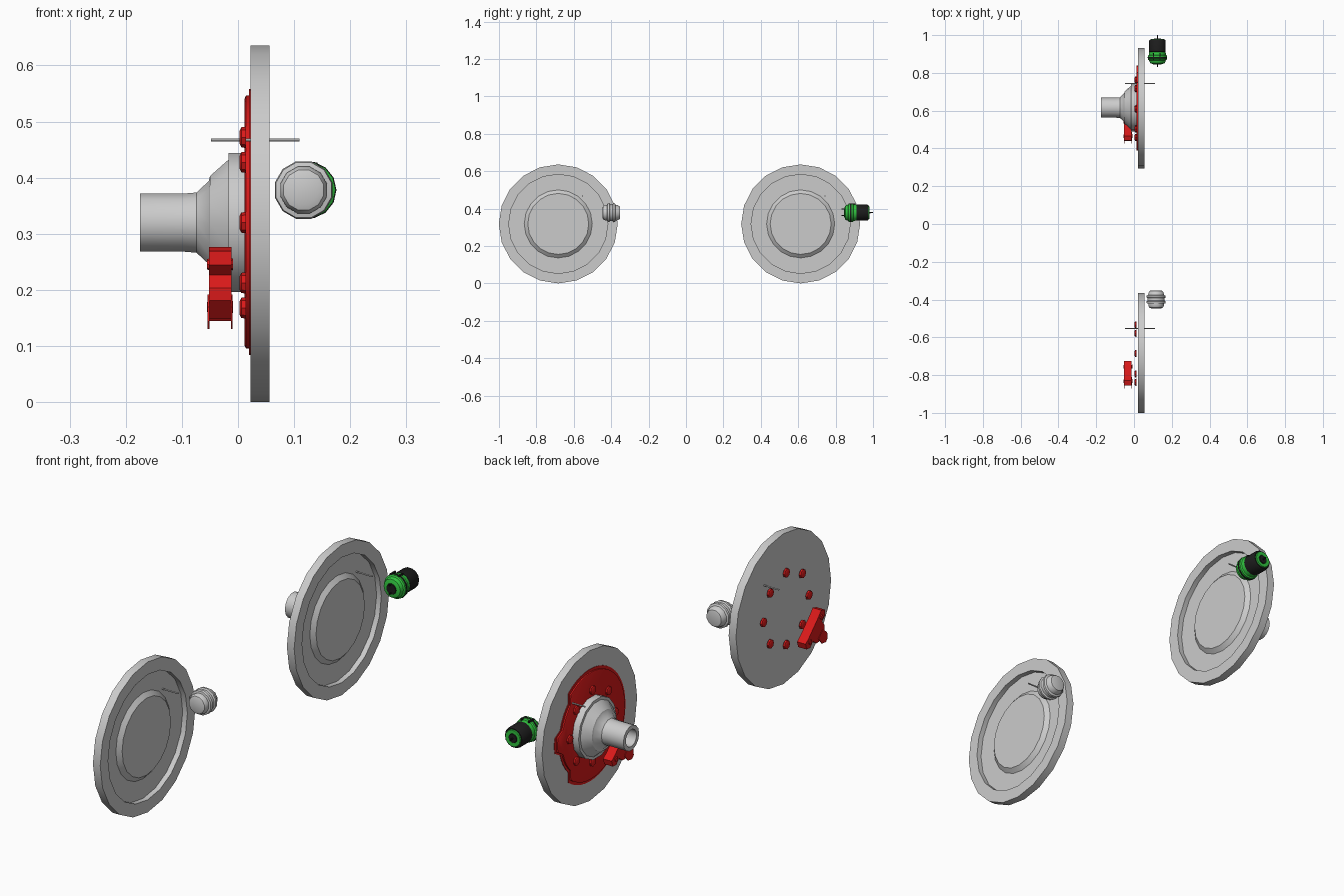
import bpy, bmesh, math
from math import radians, cos, sin, pi
from mathutils import Vector

if "Cube" in bpy.data.objects:
    bpy.data.objects.remove(bpy.data.objects["Cube"])


def material(name, rgb):
    m = bpy.data.materials.new(name)
    m.diffuse_color = (*rgb, 1)
    m.use_nodes = True
    m.node_tree.nodes["Principled BSDF"].inputs["Base Color"].default_value = m.diffuse_color
    return m


RED = material("red", (0.7, 0.01, 0.01))
GREEN = material("green", (0.03, 0.55, 0.05))
BLACK = material("black", (0.012, 0.012, 0.012))


def finish(bm, name, mat=None, angle=35):
    bmesh.ops.remove_doubles(bm, verts=bm.verts, dist=1e-5)
    bmesh.ops.recalc_face_normals(bm, faces=bm.faces)
    me = bpy.data.meshes.new(name)
    bm.to_mesh(me)
    bm.free()
    ob = bpy.data.objects.new(name, me)
    bpy.context.collection.objects.link(ob)
    if mat:
        me.materials.append(mat)
    bpy.ops.object.select_all(action='DESELECT')
    bpy.context.view_layer.objects.active = ob
    ob.select_set(True)
    bpy.ops.object.shade_smooth_by_angle(angle=radians(angle))
    return ob


def lathe(name, profile, n, centre, mat=None, axis='X', phase=0.0, closed=False):
    """Revolve (position, radius) pairs about a line parallel to x or y."""
    bm = bmesh.new()
    rings = []
    for p, r in profile:
        ring = []
        for i in range(n):
            a = phase + 2 * pi * i / n
            u, w = r * cos(a), r * sin(a)
            off = Vector((p, u, w)) if axis == 'X' else Vector((u, p, w))
            ring.append(bm.verts.new(Vector(centre) + off))
        rings.append(ring)
    pairs = list(zip(rings, rings[1:]))
    if closed:
        pairs.append((rings[-1], rings[0]))
    for a, b in pairs:
        for i in range(n):
            j = (i + 1) % n
            bm.faces.new((a[i], a[j], b[j], b[i]))
    if not closed:
        bm.faces.new(rings[0])
        bm.faces.new(rings[-1])
    return finish(bm, name, mat)


def loft(name, outline, layers, centre, mat):
    """Stack scaled copies of a (y, z) outline along x and cap the ends."""
    bm = bmesh.new()
    n = len(outline)
    rings = [[bm.verts.new(Vector(centre) + Vector((x, y * s, z * s)))
              for y, z in outline] for x, s in layers]
    for a, b in zip(rings, rings[1:]):
        for i in range(n):
            j = (i + 1) % n
            bm.faces.new((a[i], a[j], b[j], b[i]))
    bm.faces.new(rings[0])
    bm.faces.new(rings[-1])
    return finish(bm, name, mat, 30)


def polar(points):
    return [(r * cos(radians(a)), r * sin(radians(a))) for a, r in points]


Z = 0.318
WHEELS = {"front": -0.683, "rear": 0.613}

# Wheel face with outer rim, recessed channel and raised middle
WHEEL = [(0.022, 0.318), (0.056, 0.318), (0.056, 0.265),
         (0.034, 0.265), (0.034, 0.182), (0.05, 0.163)]

# Caliper outline: two wings following the hub and an outward middle lobe
HALF = [(29, 0.152), (29, 0.178), (22, 0.188), (14, 0.178), (11, 0.205), (6, 0.218)]
CALIPER = polar([(225 - a, r) for a, r in HALF] +
                [(225 + a, r) for a, r in reversed(HALF)] +
                [(244, 0.144), (225, 0.136), (206, 0.144)])
PRONG = polar([(219, 0.2), (219, 0.236), (223, 0.256),
               (227, 0.256), (231, 0.236), (231, 0.2)])

for side, y in WHEELS.items():
    c = (0, y, Z)
    lathe(side + "_wheel_disc", WHEEL, 20, c)

    # Ring of eight bolt heads
    for k in range(8):
        a = k * pi / 4
        lathe(f"{side}_bolt_{k + 1}",
              [(0.003, 0.012), (0.006, 0.018), (0.014, 0.019)], 8,
              (0, y - 0.003 + 0.152 * cos(a), 0.32 + 0.152 * sin(a)), RED)

    # Thin pin through the disc
    lathe(side + "_pin", [(-0.048, 0.003), (0.11, 0.003)], 6, (0, y + 0.13, 0.467))

    # Caliper with two thin side prongs
    loft(side + "_caliper", CALIPER, [(-0.052, 1), (-0.012, 1)], c, RED)
    for k, x in enumerate((-0.054, -0.0125)):
        loft(f"{side}_caliper_prong_{k + 1}", PRONG, [(x, 1), (x + 0.003, 1)], c, RED)
        # Raised side bosses on the wings
        for j, ang in enumerate((206, 244)):
            py, pz = polar([(ang, 0.165)])[0]
            lathe(f"{side}_caliper_boss_{k + 1}_{j + 1}",
                  [(x - 0.001, 0.009), (x + 0.004, 0.011)], 8,
                  (0, y + py, Z + pz), RED)

# Rear hub: hollow tube flaring out to a flange
hub = (0, WHEELS["rear"] + 0.003, 0.32)
lathe("rear_hub", [(-0.175, 0.053), (-0.098, 0.053), (-0.074, 0.055), (-0.052, 0.076),
                   (-0.05, 0.085), (-0.017, 0.115), (-0.017, 0.127), (0.013, 0.127),
                   (0.013, 0.036), (-0.175, 0.036)], 14, hub, closed=True)

# Rear mounting plate with a scalloped edge on the outer side
edge = []
for i in range(48):
    a = 7.5 * i
    dip = any(lo <= a <= hi for lo, hi in ((15, 45), (315, 345)))
    edge.append((a, 0.205 if dip else 0.237))
loft("rear_mounting_plate", polar(edge),
     [(0.012, 0.93), (0.014, 0.95), (0.02, 0.95), (0.02, 1), (0.0225, 1)],
     (0, WHEELS["rear"], 0.321), RED)

# Front grey knob
lathe("front_knob", [(-0.049, 0.026), (-0.045, 0.037), (-0.034, 0.043), (-0.024, 0.043),
                     (-0.022, 0.051), (-0.012, 0.053), (-0.008, 0.047), (0.005, 0.047),
                     (0.009, 0.053), (0.018, 0.052), (0.022, 0.044), (0.034, 0.041),
                     (0.044, 0.035), (0.046, 0.028)], 12, (0.117, -0.398, 0.378),
      axis='Y', phase=pi / 12)

# Rear knob: green head, black grip and end fittings
k = (0.124, 0, 0.378)
lathe("rear_knob_head", [(0.848, 0.028), (0.852, 0.039), (0.866, 0.044), (0.87, 0.05),
                         (0.892, 0.05), (0.896, 0.045), (0.914, 0.043)],
      14, k, GREEN, 'Y')
lathe("rear_knob_band", [(0.876, 0.047), (0.878, 0.0515), (0.884, 0.0515), (0.886, 0.047)],
      14, k, BLACK, 'Y')
lathe("rear_knob_grip", [(0.908, 0.04), (0.912, 0.044), (0.97, 0.044), (0.976, 0.04)],
      14, k, BLACK, 'Y')
lathe("rear_knob_end_ring", [(0.974, 0.037), (0.98, 0.034), (0.98, 0.02), (0.974, 0.02)],
      14, k, GREEN, 'Y', closed=True)
lathe("rear_knob_end_cap", [(0.97, 0.021), (0.982, 0.018)], 12, k, BLACK, 'Y')
lathe("rear_knob_end_pin", [(0.97, 0.004), (1.0, 0.003)], 6, k, BLACK, 'Y')
lathe("rear_knob_front_cap", [(0.845, 0.022), (0.85, 0.024)], 12, k, BLACK, 'Y')
for i, dz in enumerate((-0.016, 0.02)):
    lathe(f"rear_knob_prong_{i + 1}", [(0.832, 0.003), (0.86, 0.003)], 6,
          (0.124, 0, 0.378 + dz), BLACK, 'Y')
for i, dx in enumerate((-0.021, 0.014)):
    lathe(f"rear_knob_tab_{i + 1}", [(0.872, 0.005), (0.905, 0.005)], 4,
          (0.124 + dx, 0, 0.424), BLACK, 'Y', pi / 4)
